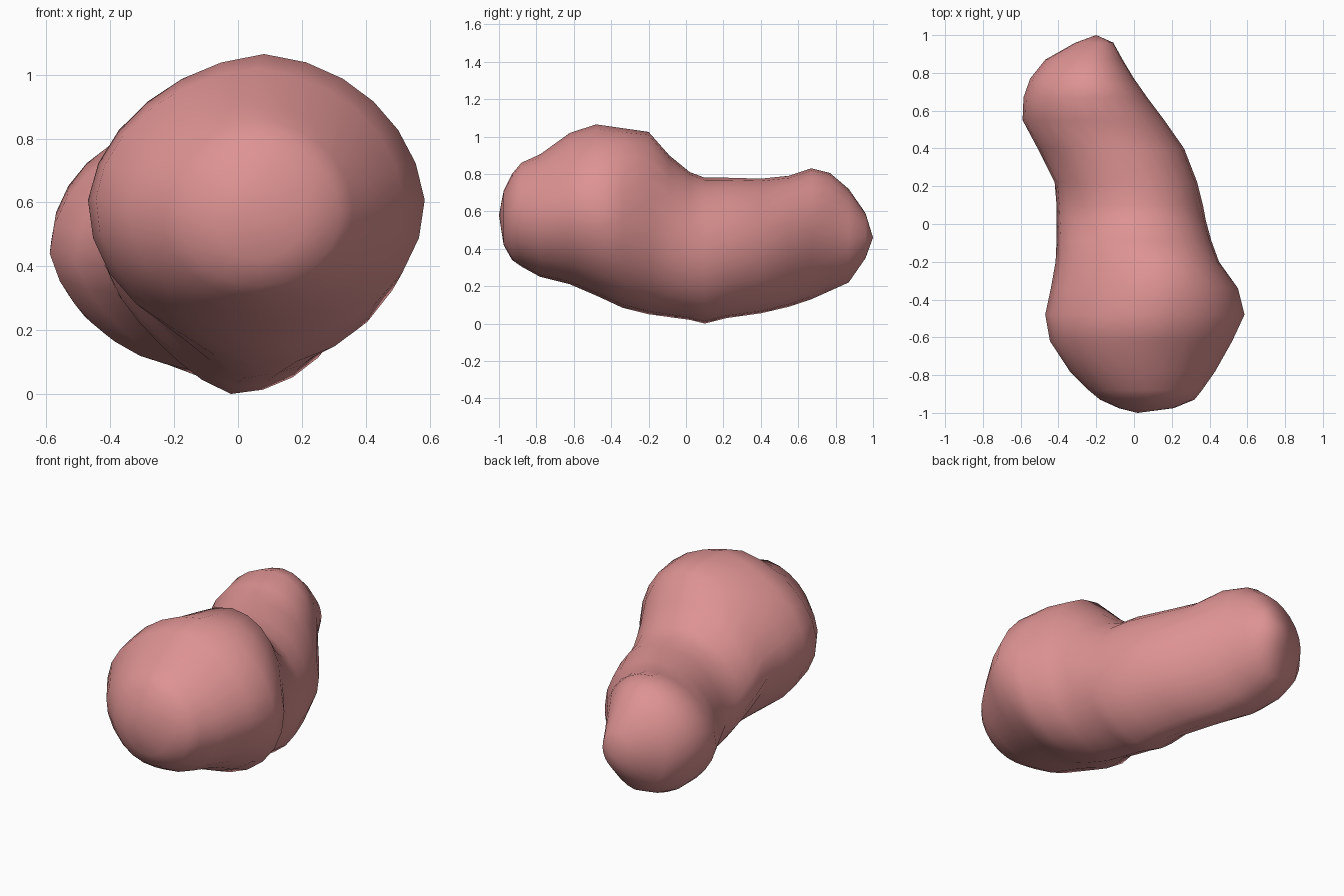
import bpy, bmesh
from math import cos, sin, tau

default_cube = bpy.data.objects.get("Cube")
if default_cube:
    bpy.data.objects.remove(default_cube, do_unlink=True)

SIDES = 24

# Cross-sections along the body: y, x min, x max, z min, z max
SECTIONS = [
    (-.975, -.08, .21, .42, .71),
    (-.93, -.18, .32, .34, .8),
    (-.88, -.24, .36, .305, .86),
    (-.78, -.34, .43, .25, .905),
    (-.62, -.445, .52, .21, 1.02),
    (-.48, -.47, .585, .15, 1.065),
    (-.34, -.44, .55, .085, 1.045),
    (-.2, -.415, .45, .05, 1.025),
    (-.09, -.41, .41, .035, .9),
    (.02, -.41, .38, .02, .81),
    (.1, -.41, .365, 0, .78),
    (.22, -.42, .335, .03, .78),
    (.4, -.51, .265, .055, .775),
    (.55, -.59, .16, .09, .79),
    (.67, -.585, .07, .13, .83),
    (.77, -.55, 0, .175, .805),
    (.87, -.47, -.06, .22, .72),
    (.96, -.31, -.11, .35, .59),
]
FRONT_TIP = (.02, -1, .58)
BACK_TIP = (-.2, 1, .46)

# How much each corner is drawn in along the body, and how far the crown leans:
# y, upper left, upper right, lower right, lower left, lean
CORNERS = [
    (-1, .02, .03, -.02, 0, 0),
    (-.5, .05, .05, -.02, 0, .02),
    (-.2, 0, .05, .16, 0, .08),
    (.1, 0, 0, .17, 0, .02),
    (.5, 0, 0, .13, 0, 0),
    (.8, 0, .03, -.03, .05, .04),
    (1, 0, 0, 0, .03, 0),
]


def corner_values(y):
    """Blend between the two neighbouring corner rows."""
    for a, b in zip(CORNERS, CORNERS[1:]):
        if y <= b[0]:
            t = (y - a[0]) / (b[0] - a[0])
            return [p + (q - p) * t for p, q in zip(a[1:], b[1:])]


def make_ring(bm, y, x0, x1, z0, z1):
    """Rounded section with its four corners drawn in or pushed out."""
    *pinches, lean = corner_values(y)
    cx, cz, rx, rz = (x0 + x1) / 2, (z0 + z1) / 2, (x1 - x0) / 2, (z1 - z0) / 2
    ring = []
    for i in range(SIDES):
        c, s = cos(tau * i / SIDES), sin(tau * i / SIDES)
        r = 1 - pinches[4 * i // SIDES] * abs(2 * s * c)
        shift = lean * max(s, 0) ** 2
        ring.append(bm.verts.new((cx + r * c * rx + shift, y, cz + r * s * rz)))
    return ring


def close_end(bm, ring, tip):
    point = bm.verts.new(tip)
    for a, b in zip(ring, ring[1:] + ring[:1]):
        bm.faces.new((a, b, point))


# Lofted body
bm = bmesh.new()
rings = [make_ring(bm, *section) for section in SECTIONS]
for near, far in zip(rings, rings[1:]):
    for i in range(SIDES):
        j = (i + 1) % SIDES
        bm.faces.new((near[i], near[j], far[j], far[i]))
close_end(bm, rings[0], FRONT_TIP)
close_end(bm, rings[-1], BACK_TIP)
bmesh.ops.recalc_face_normals(bm, faces=bm.faces)
for face in bm.faces:
    face.smooth = True

mesh = bpy.data.meshes.new("lumpy_body")
bm.to_mesh(mesh)
bm.free()
body = bpy.data.objects.new("lumpy_body", mesh)
bpy.context.collection.objects.link(body)

# Dusty pink surface
pink = bpy.data.materials.new("dusty_pink")
pink.use_nodes = True
colour = (.73, .29, .29, 1)
pink.diffuse_color = colour
pink.node_tree.nodes["Principled BSDF"].inputs["Base Color"].default_value = colour
mesh.materials.append(pink)
